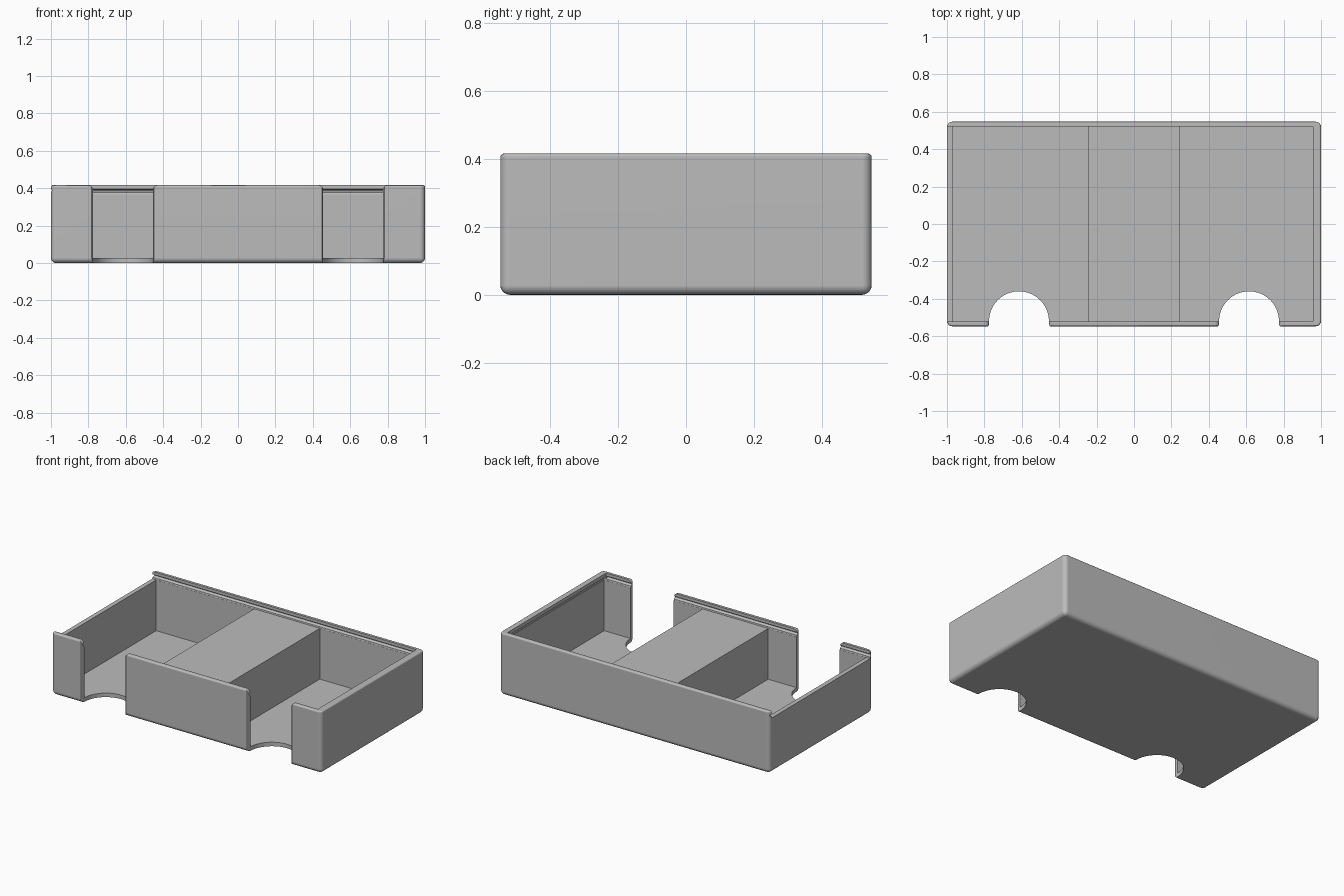
import bpy, bmesh
from math import sin, cos, pi, radians

cube = bpy.data.objects.get("Cube")
if cube:
    bpy.data.objects.remove(cube, do_unlink=True)

W, D, H = 1.0, 0.547, 0.416      # half width, half depth, height
WALL_X, WALL_Y = 0.97, 0.52      # inner wall faces
FLOOR, LEDGE = 0.027, 0.367      # floor top, divider and low wall top

grey = bpy.data.materials.new("plain grey")
grey.use_nodes = True
colour = (0.5, 0.5, 0.5, 1)
grey.diffuse_color = colour
grey.node_tree.nodes["Principled BSDF"].inputs["Base Color"].default_value = colour


def add_object(name, bm):
    bmesh.ops.recalc_face_normals(bm, faces=bm.faces)
    mesh = bpy.data.meshes.new(name)
    bm.to_mesh(mesh)
    bm.free()
    obj = bpy.data.objects.new(name, mesh)
    bpy.context.collection.objects.link(obj)
    return obj


def prism(name, outline, start, end, place):
    """Extrude a 2D outline from start to end; place(u, v, t) gives the point."""
    bm = bmesh.new()
    rings = [[bm.verts.new(place(u, v, t)) for u, v in outline] for t in (start, end)]
    n = len(outline)
    for ring in rings:
        bm.faces.new(ring)
    for i in range(n):
        j = (i + 1) % n
        bm.faces.new((rings[0][i], rings[0][j], rings[1][j], rings[1][i]))
    return add_object(name, bm)


def along_x(u, v, t):
    return (t, u, v)


def along_y(u, v, t):
    return (u, t, v)


def along_z(u, v, t):
    return (u, v, t)


def rectangle(u0, u1, v0, v1):
    return [(u0, v0), (u1, v0), (u1, v1), (u0, v1)]


# Solid body with round sides and bottom, finer round on the rim
bm = bmesh.new()
bmesh.ops.create_cube(bm, size=2)
for v in bm.verts:
    v.co = (v.co.x * W, v.co.y * D, (v.co.z + 1) * H / 2)


def on_top(edge):
    return all(v.co.z > H - 0.001 for v in edge.verts)


bmesh.ops.bevel(bm, geom=[e for e in bm.edges if not on_top(e)], offset=0.028,
                segments=5, profile=0.5, affect='EDGES')
bmesh.ops.bevel(bm, geom=[e for e in bm.edges if on_top(e)], offset=0.01,
                segments=3, profile=0.5, affect='EDGES')
tray = add_object("sliding_lid_tray", bm)
tray.data.materials.append(grey)

cutters = []

# Two compartments, leaving the solid divider block between them
for x0, x1 in ((-WALL_X, -0.245), (0.242, WALL_X)):
    cutters.append(prism("compartment_cutter", rectangle(x0, x1, -WALL_Y, WALL_Y),
                         FLOOR, LEDGE + 0.006, along_z))

# Lid channel with a V groove in the long walls, open at the low end wall
half = [(0.521, LEDGE), (0.523, 0.376), (0.536, 0.386), (0.535, 0.39),
        (0.522, 0.396), (0.522, 0.5)]
channel = half + [(-y, z) for y, z in reversed(half)]
cutters.append(prism("lid_channel_cutter", channel, -1.1, 0.957, along_x))

# Slot under the lip of the tall end wall
cutters.append(prism("end_slot_cutter", rectangle(0.9, 0.973, -0.519, 0.519),
                     LEDGE + 0.002, 0.392, along_z))

# Finger notches in the front wall and floor
R = 0.16
for side in (-1, 1):
    cx = side * 0.615
    arc = [(cx + R * cos(pi * i / 32), -0.52 + R * sin(pi * i / 32)) for i in range(33)]
    mouth = [(cx - R, -0.537), (cx - R - 0.003, -0.543), (cx - R - 0.008, -0.548),
             (cx - R - 0.008, -0.7)]
    mirrored = [(2 * cx - x, y) for x, y in reversed(mouth)]
    cutters.append(prism("finger_notch_cutter", arc + mouth + mirrored,
                         -0.1, 0.6, along_z))
    # rounded upper corners of the notch
    r = 0.025
    flare = [(R - 0.01, H - r)] + [
        (R + r * (1 - cos(a)), H - r + r * sin(a))
        for a in (pi / 2 * i / 6 for i in range(7))] + [(R + r, 0.6)]
    shape = [(cx + x, z) for x, z in flare] + [(cx - x, z) for x, z in reversed(flare)]
    cutters.append(prism("notch_corner_cutter", shape, -0.7, -0.5, along_y))

# Carve the tray and remove the cutters
bpy.ops.object.select_all(action='DESELECT')
bpy.context.view_layer.objects.active = tray
tray.select_set(True)
for cutter in cutters:
    cutter.hide_render = True
    mod = tray.modifiers.new("carve", 'BOOLEAN')
    mod.operation = 'DIFFERENCE'
    mod.solver = 'EXACT'
    mod.object = cutter
    bpy.ops.object.modifier_apply(modifier=mod.name)
for cutter in cutters:
    bpy.data.objects.remove(cutter, do_unlink=True)

# Smooth rounds, crisp edges, flat walls
bpy.ops.object.shade_smooth_by_angle(angle=radians(32))
normals = tray.modifiers.new("flat walls", 'WEIGHTED_NORMAL')
normals.keep_sharp = True
